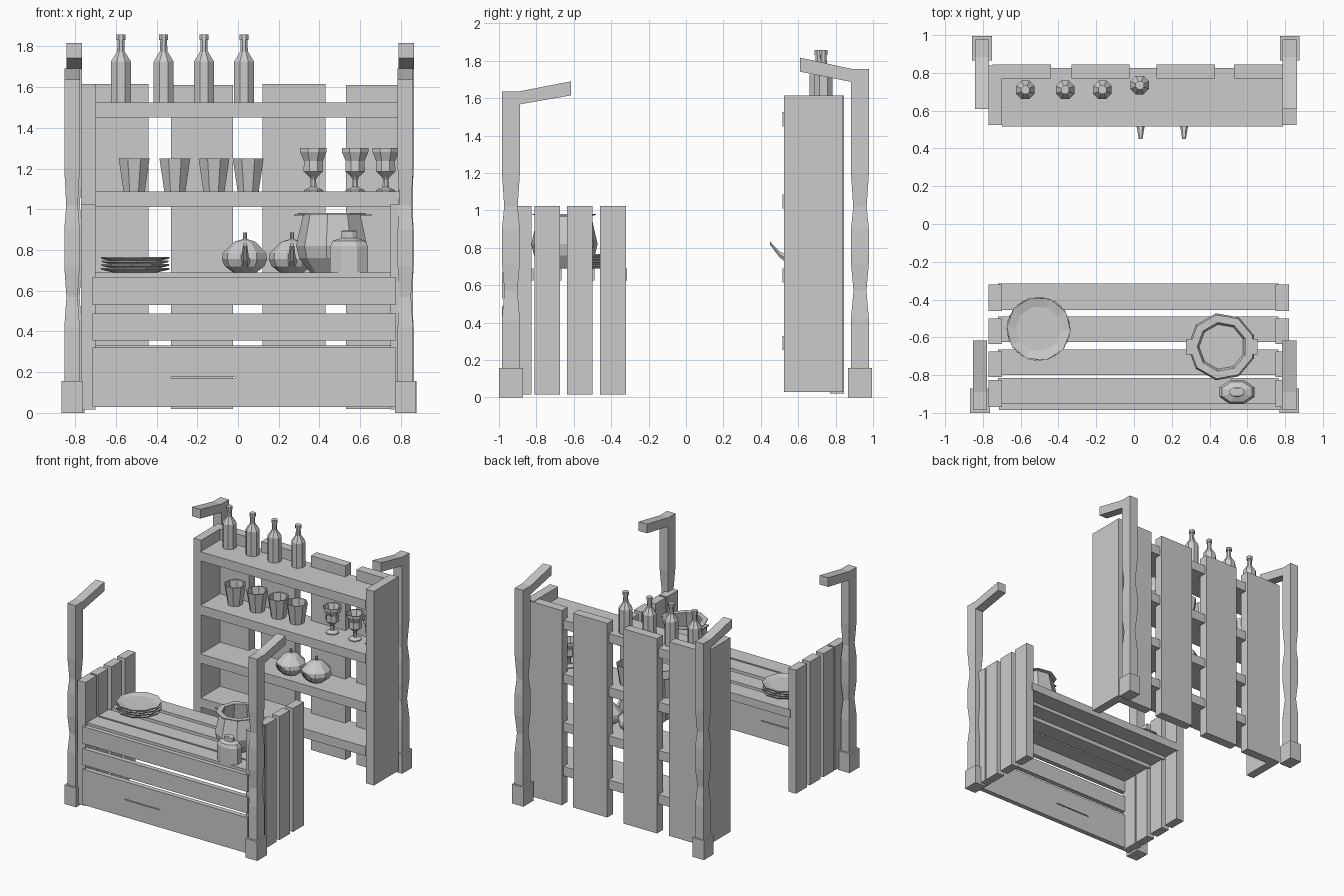
import bpy, bmesh, math
from mathutils import Vector

if "Cube" in bpy.data.objects:
    bpy.data.objects.remove(bpy.data.objects["Cube"], do_unlink=True)

GREY = (0.6, 0.6, 0.6, 1)
mat = bpy.data.materials.new("plain grey")
mat.use_nodes = True
mat.diffuse_color = GREY
mat.node_tree.nodes["Principled BSDF"].inputs["Base Color"].default_value = GREY


def finish(name, bm, loc=(0, 0, 0)):
    bmesh.ops.recalc_face_normals(bm, faces=bm.faces[:])
    me = bpy.data.meshes.new(name)
    bm.to_mesh(me)
    bm.free()
    me.materials.append(mat)
    ob = bpy.data.objects.new(name, me)
    ob.location = loc
    bpy.context.collection.objects.link(ob)
    return ob


def skin(bm, rings, cap_start=True, cap_end=True):
    """Join matching rings of points into a tube."""
    rings = [[bm.verts.new(p) for p in r] for r in rings]
    for a, b in zip(rings, rings[1:]):
        for i in range(len(a)):
            j = (i + 1) % len(a)
            bm.faces.new((a[i], a[j], b[j], b[i]))
    if cap_start:
        bm.faces.new(rings[0][::-1])
    if cap_end:
        bm.faces.new(rings[-1])


def rect(x, y, z, hx, hy):
    return [(x + sx * hx, y + sy * hy, z) for sx, sy in ((-1, -1), (1, -1), (1, 1), (-1, 1))]


def board(name, xs, ys, zs):
    bm = bmesh.new()
    x, y = sum(xs) / 2, sum(ys) / 2
    hx, hy = (xs[1] - xs[0]) / 2, (ys[1] - ys[0]) / 2
    skin(bm, [rect(x, y, z, hx, hy) for z in zs])
    return finish(name, bm)


def lathe(name, profile, loc, sides=8, scale_y=1, turn=0.5):
    bm = bmesh.new()
    angles = [math.tau * (i + turn) / sides for i in range(sides)]
    skin(bm, [[(r * math.cos(a), r * math.sin(a) * scale_y, z) for a in angles]
              for r, z in profile])
    return finish(name, bm, loc)


def post(name, x, y, top, inward, rise):
    # Square foot
    board(name + "_foot", (x - .052, x + .052), (y - .064, y + .064), (0, .157))
    # Turned shaft with two narrow waists
    bm = bmesh.new()
    for_z = ((.15, 1), (.42, 1), (.57, .72), (.72, 1), (.9, 1), (1.02, .75), (1.2, 1), (top, 1))
    skin(bm, [rect(x, y, z, .038 * w, .048 * w) for z, w in for_z])
    finish(name, bm)
    # Sloping arm reaching inward
    y0, y1 = y + inward * .046, y + inward * .32
    bm = bmesh.new()
    skin(bm, [[(x + s * .038, *p) for p in
               ((y0, top - .07), (y1, top + rise - .075), (y1, top + rise), (y0, top))]
              for s in (-1, 1)])
    finish(name + "_arm", bm)


post("front_right_post", -.815, -.936, 1.637, 1, .053)
post("front_left_post", .822, -.936, 1.637, 1, .053)
post("back_right_post", -.805, .93, 1.757, -1, .06)
post("back_left_post", .825, .93, 1.757, -1, .06)

# Shelf unit: sides, back planks, shelves
board("shelf_right_side", (-.77, -.7), (.525, .84), (.03, 1.615))
board("shelf_left_side", (.787, .86), (.525, .84), (.03, 1.615))
for x0, x1, low in ((-.75, -.44, .03), (-.33, -.025, .02), (.12, .43, .03), (.53, .82, .02)):
    board("shelf_back_plank", (x0, x1), (.77, .845), (low, 1.6 + low / 2))
for top in (1.525, 1.086, .69, .33):
    board("shelf", (-.7, .79), (.517, .825), (top - .075, top))

# Counter: upright side boards, top slats, front slats
for y0, y1 in ((-.97, -.825), (-.81, -.675), (-.635, -.5), (-.46, -.32)):
    board("counter_right_board", (-.77, -.7), (y0, y1), (.017, 1.025))
    board("counter_left_board", (.75, .82), (y0, y1), (.017, 1.025))
for y0, y1 in ((-.95, -.815), (-.8, -.665), (-.625, -.49), (-.455, -.315)):
    board("counter_top_slat", (-.72, .765), (y0, y1), (.625, .69))
for z0, z1 in ((.53, .668), (.355, .488), (.03, .32)):
    front = board("counter_front_slat", (-.715, .775), (-.985, -.945), (z0, z1))

# Split in the lowest front slat
cutter = board("crack_cutter", (-.33, -.015), (-1.1, -.8), (.17, .177))
cutter.hide_render = True
cutter.hide_viewport = True
cut = front.modifiers.new("crack", "BOOLEAN")
cut.operation = "DIFFERENCE"
cut.solver = "EXACT"
cut.object = cutter

# Bottles
for x, y in ((-.575, .71), (-.365, .71), (-.167, .71), (.03, .735)):
    lathe("bottle", ((.053, 0), (.053, .2), (.02, .25), (.018, .305),
                     (.024, .307), (.024, .333)), (x, y, 1.525))

# Cups
for x in (-.51, -.31, -.118, .05):
    lathe("cup", ((.056, 0), (.082, .163), (.072, .163), (.05, .015)), (x, .69, 1.086))

# Goblets
for x in (.37, .575, .725):
    lathe("goblet", ((.05, 0), (.05, .008), (.017, .022), (.014, .06), (.02, .072), (.052, .1),
                     (.05, .15), (.07, .195), (.07, .215), (.06, .215), (.04, .15), (.035, .105)),
          (x, .69, 1.086))

# Teapots with front spouts
for x in (.035, .265):
    lathe("teapot", ((.06, 0), (.1, .03), (.115, .065), (.11, .095), (.065, .14), (.05, .152),
                     (.02, .16), (.01, .165), (.01, .195)), (x, .635, .69), 9)
    bm = bmesh.new()
    path = ((.54, .74, .026), (.5, .765, .018), (.45, .825, .01))
    skin(bm, [[(x + r * math.cos(a), y, z + r * math.sin(a))
               for a in [math.tau * i / 6 for i in range(6)]] for y, z, r in path])
    finish("teapot_spout", bm)

# Stack of plates
for i in range(4):
    lathe("plate", ((.11, 0), (.168, .014), (.17, .022), (.12, .01)),
          (-.505, -.555, .69 + i * .018), 10, turn=i * .3)

# Cooking pot with two flat lugs
lathe("pot", ((.11, 0), (.165, .07), (.18, .13), (.145, .283), (.172, .285),
              (.172, .292), (.13, .292), (.155, .13), (.12, .04)), (.465, -.65, .69), 9)
for s in (-1, 1):
    x = .465 + s * .165
    board("pot_lug", (x - .025, x + .025), (-.69, -.61), (.966, .976))

# Flat-sided jar
lathe("jar", ((.1, 0), (.1, .13), (.085, .155), (.042, .168), (.042, .2), (.032, .205)),
      (.545, -.89, .69), 8, .68)
